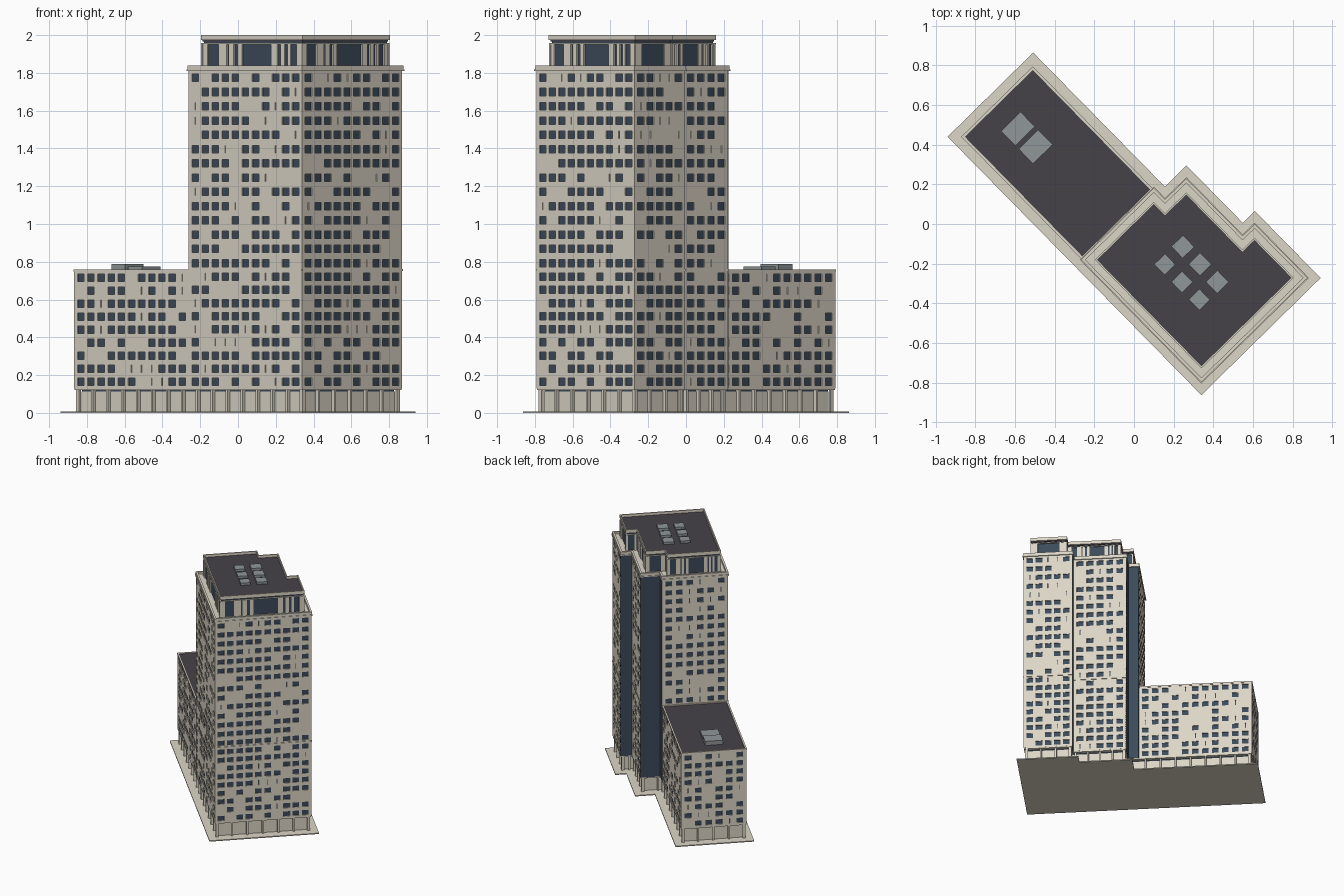
import bpy, math, random

if "Cube" in bpy.data.objects:
    bpy.data.objects.remove(bpy.data.objects["Cube"])

random.seed(4)
ANG = math.radians(-45.5)          # the whole building stands turned on the site
CA, SA = math.cos(ANG), math.sin(ANG)


def material(name, r, g, b):
    m = bpy.data.materials.new(name)
    m.diffuse_color = (r, g, b, 1)
    m.use_nodes = True
    m.node_tree.nodes["Principled BSDF"].inputs["Base Color"].default_value = m.diffuse_color
    return m


STONE = material("stone", 0.72, 0.67, 0.57)
GLASS = material("dark_glass", 0.045, 0.07, 0.105)
ROOF = material("roofing", 0.06, 0.055, 0.065)
METAL = material("metal", 0.28, 0.31, 0.32)


def make(name, verts, faces, mats, index=None):
    me = bpy.data.meshes.new(name)
    me.from_pydata([(u * CA - v * SA, u * SA + v * CA, z) for u, v, z in verts], [], faces)
    for m in mats:
        me.materials.append(m)
    if index:
        me.polygons.foreach_set("material_index", index)
    me.update()
    ob = bpy.data.objects.new(name, me)
    bpy.context.collection.objects.link(ob)
    return ob


def offset(poly, d):
    """Move every edge of a square-cornered outline outward by d."""
    n, out = len(poly), []
    for i in range(n):
        p, q, r = poly[i - 1], poly[i], poly[(i + 1) % n]
        nu = nv = 0
        for a, b in ((p, q), (q, r)):
            length = math.dist(a, b)
            nu += (b[1] - a[1]) / length
            nv -= (b[0] - a[0]) / length
        out.append((q[0] + d * nu, q[1] + d * nv))
    return out


def prism(name, poly, z0, z1, mat):
    n = len(poly)
    verts = [(u, v, z) for z in (z0, z1) for u, v in poly]
    faces = [(i, (i + 1) % n, n + (i + 1) % n, n + i) for i in range(n)]
    faces += [tuple(range(n - 1, -1, -1)), tuple(range(n, 2 * n))]
    return make(name, verts, faces, [mat])


def ring(name, poly, width, z0, z1, mat):
    n = len(poly)
    inner = offset(poly, -width)
    loops = [(poly, z0), (poly, z1), (inner, z1), (inner, z0)]
    verts = [(u, v, z) for pts, z in loops for u, v in pts]
    faces = []
    for k in range(4):
        for i in range(n):
            j, m = (i + 1) % n, (k + 1) % 4
            faces.append((k * n + i, k * n + j, m * n + j, m * n + i))
    return make(name, verts, faces, [mat])


def rect(u0, u1, v0, v1):
    return [(u0, v0), (u1, v0), (u1, v1), (u0, v1)]


def edge_point(p, q, s, z, depth):
    """Point a distance s along wall p-q, set back by depth."""
    length = math.dist(p, q)
    du, dv = (q[0] - p[0]) / length, (q[1] - p[1]) / length
    return (p[0] + du * s - dv * depth, p[1] + dv * s + du * depth, z)


def window_wall(name, p, q, z0, z1, cols, rows):
    """Wall of cells, most with a recessed window, some blank or a slit."""
    verts, faces, index = [], [], []
    end = 0.012
    cw, rh = (math.dist(p, q) - 2 * end) / cols, (z1 - z0) / rows

    def add(pts):
        base = len(verts)
        verts.extend(edge_point(p, q, *pt) for pt in pts)
        return base

    def corners(s0, s1, a, b, d):
        return [(s0, a, d), (s1, a, d), (s1, b, d), (s0, b, d)]

    def quad(*f, mat=0):
        faces.append(f)
        index.append(mat)

    for s in (0, end + cols * cw):
        b = add(corners(s, s + end, z0, z1, 0))
        quad(b, b + 1, b + 2, b + 3)
    for r in range(rows):
        for c in range(cols):
            s, z = end + c * cw, z0 + r * rh
            b = add(corners(s, s + cw, z, z + rh, 0))
            pick = random.random()
            if pick > 0.84:
                quad(b, b + 1, b + 2, b + 3)
                continue
            w = 0.0255 if pick < 0.74 else 0.003
            sc, zc = s + cw / 2, z + rh / 2
            for d in (0, 0.006):
                add(corners(sc - w, sc + w, zc - 0.02, zc + 0.02, d))
            for i in range(4):
                j = (i + 1) % 4
                quad(b + i, b + j, b + 4 + j, b + 4 + i)
                quad(b + 4 + i, b + 4 + j, b + 8 + j, b + 8 + i)
            quad(b + 8, b + 9, b + 10, b + 11, mat=1)
    return make(name, verts, faces, [STONE, GLASS], index)


def strip(name, p, q, s0, s1, z0, z1, d0, d1, mat):
    """Box along wall p-q between s0 and s1, from depth d0 to d1."""
    a = [edge_point(p, q, s, 0, d)[:2] for s, d in ((s0, d0), (s1, d0), (s1, d1), (s0, d1))]
    return prism(name, a, z0, z1, mat)


# Outlines
TOWER = [(-.055, -.313), (.803, -.313), (.803, .43), (.43, .43),
         (.43, .345), (.025, .345), (.025, .195), (-.055, .195)]
WING = rect(-.922, -.055, -.311, .191)
SITE = [(-.922, -.312)] + TOWER[1:7] + [(-.922, .193)]
SITE[1], SITE[6] = (.803, -.312), (.025, .193)
edges = lambda poly: [(poly[i], poly[(i + 1) % len(poly)]) for i in range(len(poly))]

# Plinth and ground-floor arcade
prism("plinth", offset(SITE, .05), 0, .008, STONE)
prism("arcade_wall", offset(SITE, -.028), .008, .112, STONE)
prism("arcade_transom", offset(SITE, -.03), .112, .122, GLASS)
prism("arcade_soffit", offset(SITE, -.002), .121, .131, STONE)
for k, (p, q) in enumerate(edges(SITE)):
    L = math.dist(p, q)
    bays = max(1, round(L / .115))
    for i in range(bays + 1):
        s = .008 + (L - .03) * i / bays
        strip(f"arcade_pier_{k}_{i}", p, q, s, s + .014, .008, .122, .008, .03, STONE)

# Window walls
for k, cols in ((0, 11), (2, 11), (3, 6)):
    window_wall(f"wing_wall_{k}", *edges(WING)[k], .13, .75, cols, 9)
for k, cols in ((0, 11), (1, 10), (2, 5), (4, 5), (7, 6)):
    p, q = edges(TOWER)[k]
    if k != 7:
        window_wall(f"tower_lower_wall_{k}", p, q, .13, .755, cols, 9)
    window_wall(f"tower_upper_wall_{k}", p, q, .755, 1.812, cols, 14)

# Full-height glazing in the setbacks
for k in (3, 5, 6):
    p, q = edges(TOWER)[k]
    strip(f"setback_glazing_{k}", p, q, 0, math.dist(p, q), .13, 1.812, 0, .01, GLASS)

# Wing roof
ring("wing_parapet", offset(WING, .002), .013, .748, .76, STONE)
prism("wing_roof", offset(WING, -.008), .74, .753, ROOF)
for i, (u, top) in enumerate(((-.752, .788), (-.625, .775))):
    prism(f"wing_roof_unit_{i}", rect(u - .052, u + .052, -.15, -.012), .75, top, METAL)

# Tower belt course and cornice
for k in (0, 1, 2, 4):
    p, q = edges(TOWER)[k]
    strip(f"belt_course_{k}", p, q, 0, math.dist(p, q), .752, .762, -.004, .004, STONE)
ring("cornice_lower", offset(TOWER, .008), .02, 1.81, 1.818, STONE)
ring("cornice_parapet", offset(TOWER, .004), .016, 1.818, 1.84, STONE)
prism("terrace", offset(TOWER, -.008), 1.808, 1.822, STONE)

# Penthouse: glass core, stone panels, roof with low rim
TOP = offset(TOWER, -.046)
prism("penthouse_glass", offset(TOP, -.012), 1.82, 1.976, GLASS)
PANELS = ((0, .06), (.17, .25), (.27, .32), (.36, .40), (.69, .75), (.78, .82), (.85, .88), (.94, 1))
for k, (p, q) in enumerate(edges(TOP)):
    L = math.dist(p, q)
    for i, (a, b) in enumerate(PANELS if L > .3 else ((0, .2), (.8, 1))):
        strip(f"penthouse_panel_{k}_{i}", p, q, a * L, b * L, 1.82, 1.952, .003, .014, STONE)
ring("penthouse_band", offset(TOP, -.001), .014, 1.951, 1.957, STONE)
ring("penthouse_rim", TOP, .009, 1.974, 2.0, STONE)
prism("penthouse_roof", offset(TOP, -.007), 1.966, 1.978, ROOF)
for i, u in enumerate((.254, .378, .503)):
    for j, (v, h) in enumerate(((-.032, .038), (.095, .041))):
        prism(f"roof_unit_{i}_{j}", rect(u - h, u + h, v - h, v + h), 1.975, 1.997, METAL)
